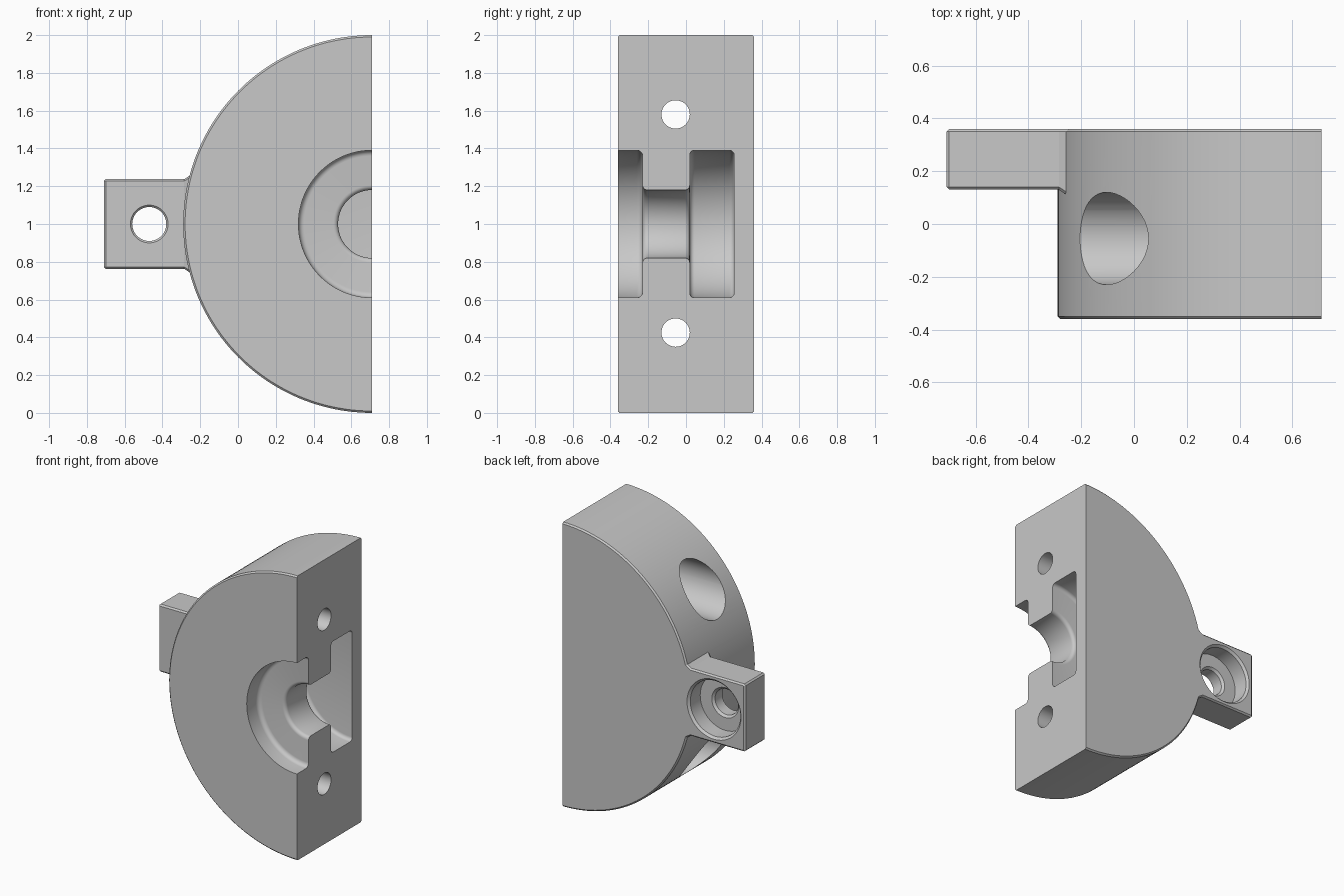
import bpy, bmesh
from math import sin, cos, pi
from mathutils import Vector

cube = bpy.data.objects.get("Cube")
if cube:
    bpy.data.objects.remove(cube, do_unlink=True)

grey = bpy.data.materials.new("plain_grey")
grey.use_nodes = True
grey.diffuse_color = (0.58, 0.58, 0.58, 1)
grey.node_tree.nodes["Principled BSDF"].inputs["Base Color"].default_value = grey.diffuse_color


def make_object(name, bm):
    bmesh.ops.recalc_face_normals(bm, faces=bm.faces[:])
    mesh = bpy.data.meshes.new(name)
    bm.to_mesh(mesh)
    bm.free()
    mesh.materials.append(grey)
    ob = bpy.data.objects.new(name, mesh)
    bpy.context.collection.objects.link(ob)
    return ob


def rounded(corners, steps=5):
    """Round right-angled profile corners given as (radius, height, fillet)."""
    pts = []
    for i, (r, h, fillet) in enumerate(corners):
        p = Vector((r, h))
        if not fillet:
            pts.append(p)
            continue
        u = (Vector(corners[i - 1][:2]) - p).normalized()
        v = (Vector(corners[i + 1][:2]) - p).normalized()
        centre = p + (u + v) * fillet
        for k in range(steps + 1):
            t = k / steps * pi / 2
            pts.append(centre - fillet * (v * cos(t) + u * sin(t)))
    return pts


def revolve(name, profile, place, segments, full=True):
    """Turn a profile that starts and ends on the axis into a solid."""
    bm = bmesh.new()
    count = segments if full else segments + 1
    sweep = 2 * pi if full else pi
    rings = []
    for r, h in profile:
        if r == 0:
            rings.append([bm.verts.new(place(0, 0, h))] * count)
        else:
            angles = [sweep * i / segments - pi / 2 for i in range(count)]
            rings.append([bm.verts.new(place(r * cos(a), r * sin(a), h)) for a in angles])
    for a, b in zip(rings, rings[1:]):
        for i in range(segments):
            j = (i + 1) % count
            bm.faces.new(dict.fromkeys((a[i], a[j], b[j], b[i])))
    if not full:
        for end in (0, -1):
            bm.faces.new([ring[end] for ring in rings])
        edge = bm.edges.get((rings[0][0], rings[-1][0]))
        bmesh.ops.dissolve_edges(bm, edges=[edge])
    return make_object(name, bm)


# Half-round body with a stepped cavity on its axis
body_profile = rounded([
    (0, 0.36, 0), (0.99, 0.36, 0), (1, 0.35, 0), (1, -0.35, 0), (0.99, -0.36, 0),
    (0.39, -0.36, 0), (0.39, -0.23, 0.03), (0.18, -0.23, 0.025),
    (0.18, 0.02, 0.025), (0.39, 0.02, 0.025), (0.39, 0.255, 0.025), (0, 0.255, 0),
])
body = revolve("half_collar", body_profile,
               lambda a, b, h: (0.71 - a, h, 1 + b), 96, full=False)

# Side tab, flared where it meets the body
bm = bmesh.new()
loops = []
for x, half, front in ((-0.71, 0.2375, 0.13), (-0.285, 0.2375, 0.13),
                       (-0.25, 0.26, 0.107), (-0.15, 0.26, 0.107)):
    loops.append([bm.verts.new((x, y, 1 + z)) for y, z in
                  ((front, -half), (0.36, -half), (0.36, half), (front, half))])
for a, b in zip(loops, loops[1:]):
    for i in range(4):
        j = (i + 1) % 4
        bm.faces.new((a[i], a[j], b[j], b[i]))
bm.faces.new(loops[0])
bm.faces.new(loops[-1])
tab = make_object("side_tab", bm)
bevel = tab.modifiers.new("edge_chamfer", "BEVEL")
bevel.width = 0.01
bevel.segments = 1
bevel.limit_method = "ANGLE"
bevel.angle_limit = 1.2

# Counterbored bolt holes running across the body
bolt_profile = [(0, -0.5), (0.175, -0.5), (0.175, 0.35), (0.075, 0.35), (0.075, 0.9), (0, 0.9)]
cutters = [revolve("bolt_hole_cutter", bolt_profile,
                   lambda a, b, h, z=z: (h, a - 0.055, b + z), 48)
           for z in (0.425, 1.58)]

# Tab hole with chamfered mouth and a wide recess at the back
tab_profile = [(0, 0.05), (0.1, 0.05), (0.1, 0.13), (0.09, 0.14), (0.09, 0.22), (0.105, 0.235),
               (0.195, 0.235), (0.195, 0.345), (0.21, 0.36), (0.21, 0.5), (0, 0.5)]
cutters.append(revolve("tab_hole_cutter", tab_profile,
                       lambda a, b, h: (a - 0.47, h, b + 1), 48))


def combine(target, other, operation):
    mod = target.modifiers.new(operation.lower(), "BOOLEAN")
    mod.object = other
    mod.operation = operation
    mod.solver = "EXACT"
    bpy.context.view_layer.update()
    with bpy.context.temp_override(object=target, active_object=target):
        bpy.ops.object.modifier_apply(modifier=mod.name)
    bpy.data.objects.remove(other, do_unlink=True)


combine(body, tab, "UNION")
for cutter in cutters:
    combine(body, cutter, "DIFFERENCE")

# Smooth the round walls, keep the machined edges sharp
bpy.ops.object.select_all(action="DESELECT")
body.select_set(True)
bpy.context.view_layer.objects.active = body
bpy.ops.object.shade_smooth_by_angle(angle=0.5)
